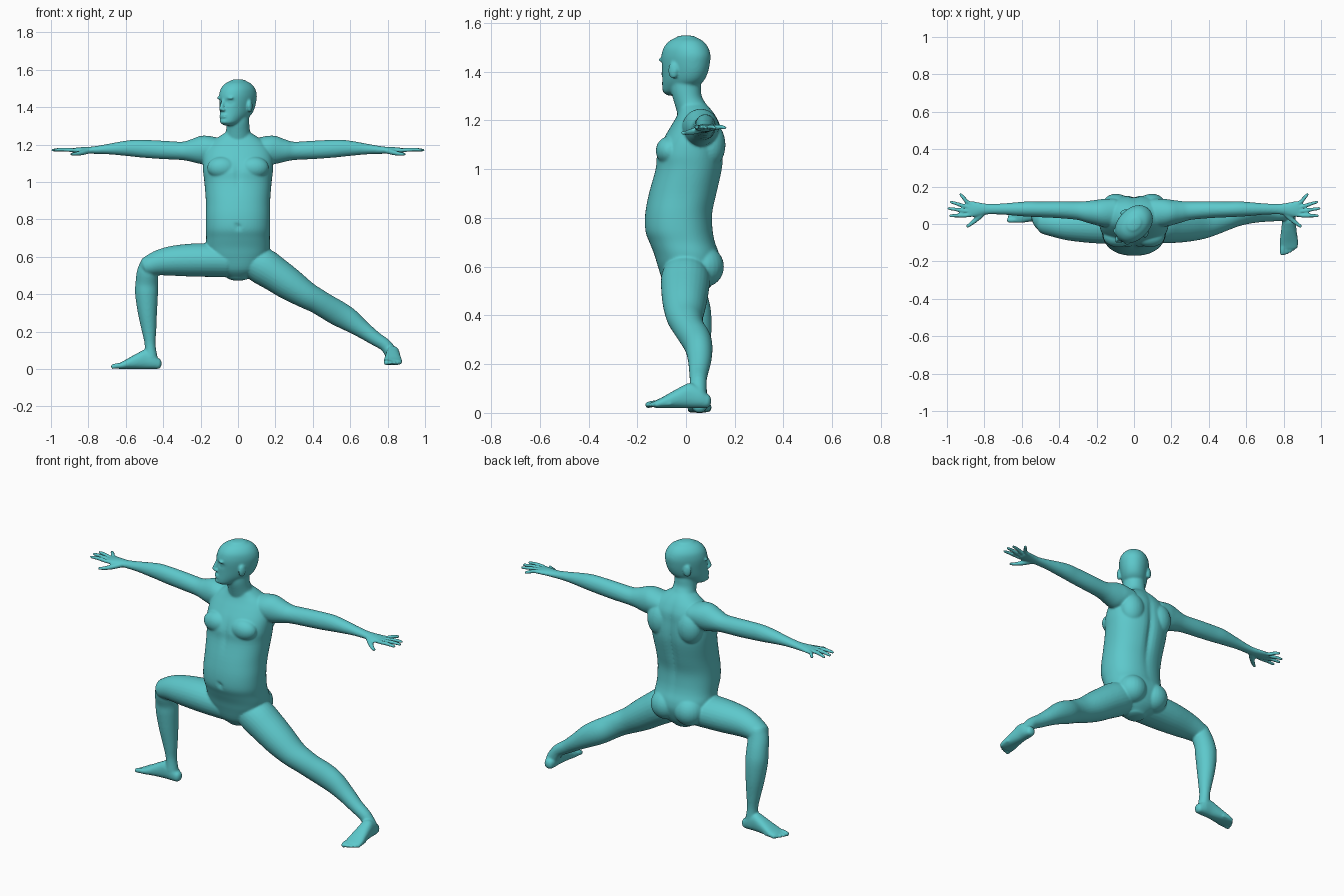
import bpy, bmesh, math
from mathutils import Vector, Matrix

bm = bmesh.new()
I = Matrix.Identity(4)
X, Y, Z = Vector((1, 0, 0)), Vector((0, 1, 0)), Vector((0, 0, 1))


def spline(pts, sub):
    """Catmull-Rom through lists of numbers."""
    out = []
    for i in range(len(pts) - 1):
        p0, p1, p2, p3 = (pts[max(0, min(len(pts) - 1, i + k))] for k in (-1, 0, 1, 2))
        for j in range(sub):
            t = j / sub
            out.append([0.5 * (2 * b + (c - a) * t + (2 * a - 5 * b + 4 * c - d) * t * t
                               + (3 * b - a - 3 * c + d) * t ** 3)
                        for a, b, c, d in zip(p0, p1, p2, p3)])
    return out + [list(pts[-1])]


def loft(rings, side=Y, axis=None, M=I, power=1.0, seg=28, sub=4, cap=0.7):
    """Closed tube through rings (x, y, z, half size along side, other half size)."""
    pts = spline(rings, sub)
    frames = []
    for i, (x, y, z, a, b) in enumerate(pts):
        n, m = pts[min(i + 1, len(pts) - 1)], pts[max(i - 1, 0)]
        t = axis or (Vector(n[:3]) - Vector(m[:3])).normalized()
        frames.append((Vector((x, y, z)), t, a, b))

    def dome(frame, sign):
        c, t, a, b = frame
        d = cap * min(a, b) * sign
        return [(c + t * d * math.sin(w), t, a * math.cos(w), b * math.cos(w))
                for w in (0.5, 1.0, 1.4)]
    frames = dome(frames[0], -1)[::-1] + frames + dome(frames[-1], 1)
    loops = []
    for c, t, a, b in frames:
        s = (side - t * side.dot(t)).normalized()
        u = t.cross(s)
        loop = []
        for k in range(seg):
            w = 2 * math.pi * k / seg
            cw, sw = (math.copysign(abs(f) ** power, f) for f in (math.cos(w), math.sin(w)))
            loop.append(bm.verts.new(M @ (c + s * a * cw + u * b * sw)))
        loops.append(loop)
    for l0, l1 in zip(loops, loops[1:]):
        for k in range(seg):
            bm.faces.new((l0[k], l0[k - 1], l1[k - 1], l1[k]))
    bm.faces.new(loops[0])
    bm.faces.new(loops[-1][::-1])


def column(profile, **kw):
    """Upright loft from (z, half width, front y, back y)."""
    loft([(0, (f + b) / 2, z, w, (b - f) / 2) for z, w, f, b in profile], side=X, axis=Z, **kw)


def ball(c, r, M=I, rot=I):
    bmesh.ops.create_uvsphere(bm, u_segments=24, v_segments=16, radius=1,
                              matrix=M @ Matrix.Translation(c) @ rot @ Matrix.Diagonal((*r, 1)))


def dent(c, r, push):
    """Soft push of the vertices near c; r gives the reach on each axis."""
    for v in bm.verts:
        q = sum(((p - o) / k) ** 2 for p, o, k in zip(v.co, c, r))
        v.co += Vector(push) * math.exp(-q)


# Head, built facing -y and then turned to the right
T = Matrix.Rotation(math.radians(-45), 4, 'Z')
TI = T.inverted()
column([(1.308, .03, -.108, -.03), (1.318, .045, -.117, .0), (1.34, .058, -.118, .05),
        (1.365, .068, -.115, .083), (1.4, .076, -.113, .102), (1.44, .082, -.115, .111),
        (1.47, .083, -.112, .112), (1.5, .077, -.1, .1), (1.525, .059, -.076, .078),
        (1.54, .036, -.045, .047)], power=.95, seg=56, sub=6, cap=.25)
for s in (-1, 1):
    dent((s * .034, -.1, 1.428), (.018, .04, .013), (0, .014, 0))
    ball((s * .033, -.088, 1.428), (.014, .014, .012))
    ball((s * .035, -.099, 1.448), (.026, .012, .008))
    ball((s * .083, .008, 1.405), (.012, .022, .034), rot=Matrix.Rotation(s * .35, 4, 'Z'))
    ball((s * .011, -.12, 1.386), (.009, .011, .009))
loft([(0, -.108, 1.44, .009, .01), (0, -.118, 1.415, .01, .012), (0, -.127, 1.39, .012, .013)], side=X)
for z in (1.347, 1.358):
    ball((0, -.113, z), (.026, .012, .006))
ball((0, -.108, 1.323), (.026, .016, .014))
bm.transform(T)

# Neck
loft([(0, .045, 1.18, .085, .07), (0, .03, 1.23, .075, .065), (0, .01, 1.28, .063, .058),
      (0, .0, 1.33, .06, .062), (0, .0, 1.38, .06, .06)], side=X)

# Torso
column([(.49, .06, -.05, .07), (.53, .12, -.09, .11), (.6, .162, -.115, .138),
        (.65, .172, -.13, .137), (.7, .17, -.15, .12), (.75, .172, -.168, .111),
        (.82, .172, -.167, .11), (.9, .172, -.152, .128), (1.0, .18, -.126, .15),
        (1.06, .187, -.12, .154), (1.12, .187, -.095, .15), (1.17, .175, -.066, .145),
        (1.21, .148, -.042, .128), (1.24, .105, -.03, .108), (1.265, .065, -.03, .085)],
       power=.88, seg=56, cap=.3)
dent((0, .14, .98), (.022, .06, .2), (0, -.016, 0))
dent((0, -.13, 1.05), (.018, .06, .07), (0, .008, 0))
dent((0, -.17, .76), (.012, .03, .012), (0, .012, 0))
for s in (-1, 1):
    ball((s * .085, -.068, 1.075), (.08, .056, .06))
    ball((s * .095, .098, 1.1), (.075, .064, .095))
    ball((s * .075, .072, .6), (.085, .084, .085))

# Arms and hands, mirrored
arm = [(.1, .06, 1.175, .075, .06), (.16, .06, 1.173, .075, .074), (.2, .062, 1.17, .068, .075),
       (.25, .066, 1.167, .058, .06), (.3, .071, 1.166, .049, .049), (.4, .076, 1.171, .045, .049),
       (.5, .078, 1.177, .042, .048), (.56, .08, 1.18, .041, .045), (.62, .08, 1.179, .037, .038),
       (.7, .08, 1.175, .03, .027), (.77, .08, 1.17, .028, .02), (.81, .08, 1.169, .032, .018),
       (.85, .079, 1.169, .041, .016), (.88, .079, 1.168, .043, .013)]
fingers = [(.116, .929, .16), (.091, .98, .118), (.068, .993, .084), (.046, .984, .044)]
for s in (-1, 1):
    M = Matrix.Diagonal((s, 1, 1, 1))
    loft(arm, M=M)
    for y0, x1, y1 in fingers:
        loft([(.85, y0 * .7 + .024, 1.168, .0115, .011), (.89, y0, 1.17, .011, .011),
              (.5 * (.89 + x1), .5 * (y0 + y1), 1.173, .0105, .0105), (x1, y1, 1.17, .0085, .008)],
             M=M, seg=14)
    loft([(.8, .065, 1.165, .016, .015), (.835, .032, 1.156, .015, .014),
          (.865, .006, 1.15, .0115, .011), (.893, -.014, 1.148, .009, .008)], M=M, seg=14)

# Bent right leg: thigh and shin
loft([(-.06, -.005, .58, .1, .09), (-.15, -.006, .582, .1, .09), (-.25, -.006, .582, .094, .088),
      (-.35, -.006, .578, .082, .08), (-.42, -.001, .568, .07, .069), (-.475, .004, .551, .06, .056)],
     cap=.85)
loft([(-.475, .01, .57, .05, .045), (-.483, .018, .52, .056, .057), (-.488, .036, .46, .057, .06),
      (-.489, .044, .4, .06, .061), (-.484, .05, .3, .053, .051), (-.475, .053, .2, .039, .038),
      (-.47, .054, .13, .031, .029), (-.466, .054, .06, .034, .036)])

# Stretched left leg
loft([(.06, 0, .58, .09, .085), (.13, -.002, .55, .1, .098), (.2, -.004, .505, .098, .093),
      (.28, -.006, .45, .09, .086), (.36, -.005, .398, .077, .073), (.42, .005, .365, .067, .067),
      (.47, .02, .335, .062, .066), (.53, .042, .3, .061, .067), (.59, .053, .265, .056, .062),
      (.66, .056, .215, .048, .048), (.73, .052, .165, .039, .038), (.79, .05, .125, .034, .034),
      (.825, .05, .075, .034, .036)])

# Feet: heel at the origin, toes along -y, big toe on the +x side
sole = [(.022, .027, .058), (.05, .034, .085), (.09, .036, .103), (.13, .04, .086),
        (.17, .045, .064), (.205, .05, .044), (.232, .047, .031)]
toes = [(.034, .266, .0145), (.012, .263, .0105), (-.007, .254, .0105), (-.024, .243, .01),
        (-.039, .23, .0095)]
for M in (Matrix.Translation((-.405, .055, 0)) @ Matrix.Rotation(-math.pi / 2, 4, 'Z'),
          Matrix.Translation((.828, .107, .02)) @ Matrix.Diagonal((-1, 1, 1, 1))):
    loft([(0, -d, h / 2, w, h / 2) for d, w, h in sole], side=X, axis=-Y, M=M, power=.85)
    for x, d, r in toes:
        loft([(x * .95, -d + .06, .018, r, r), (x, -d + .025, .017, r, r), (x, -d, .012, r, r * .9)],
             side=X, M=M, seg=14)

# Fuse everything into one smooth skin
bmesh.ops.recalc_face_normals(bm, faces=bm.faces[:])
mesh = bpy.data.meshes.new("body")
bm.to_mesh(mesh)
bm.free()
body = bpy.data.objects.new("body", mesh)
bpy.context.collection.objects.link(body)
skin = bpy.data.materials.new("teal")
skin.diffuse_color = (.11, .58, .6, 1)
mesh.materials.append(skin)
fuse = body.modifiers.new("fuse", 'REMESH')
fuse.mode = 'VOXEL'
fuse.voxel_size = .0052
fuse.use_smooth_shade = True
soften = body.modifiers.new("soften", 'SMOOTH')
soften.factor = .5
soften.iterations = 8
